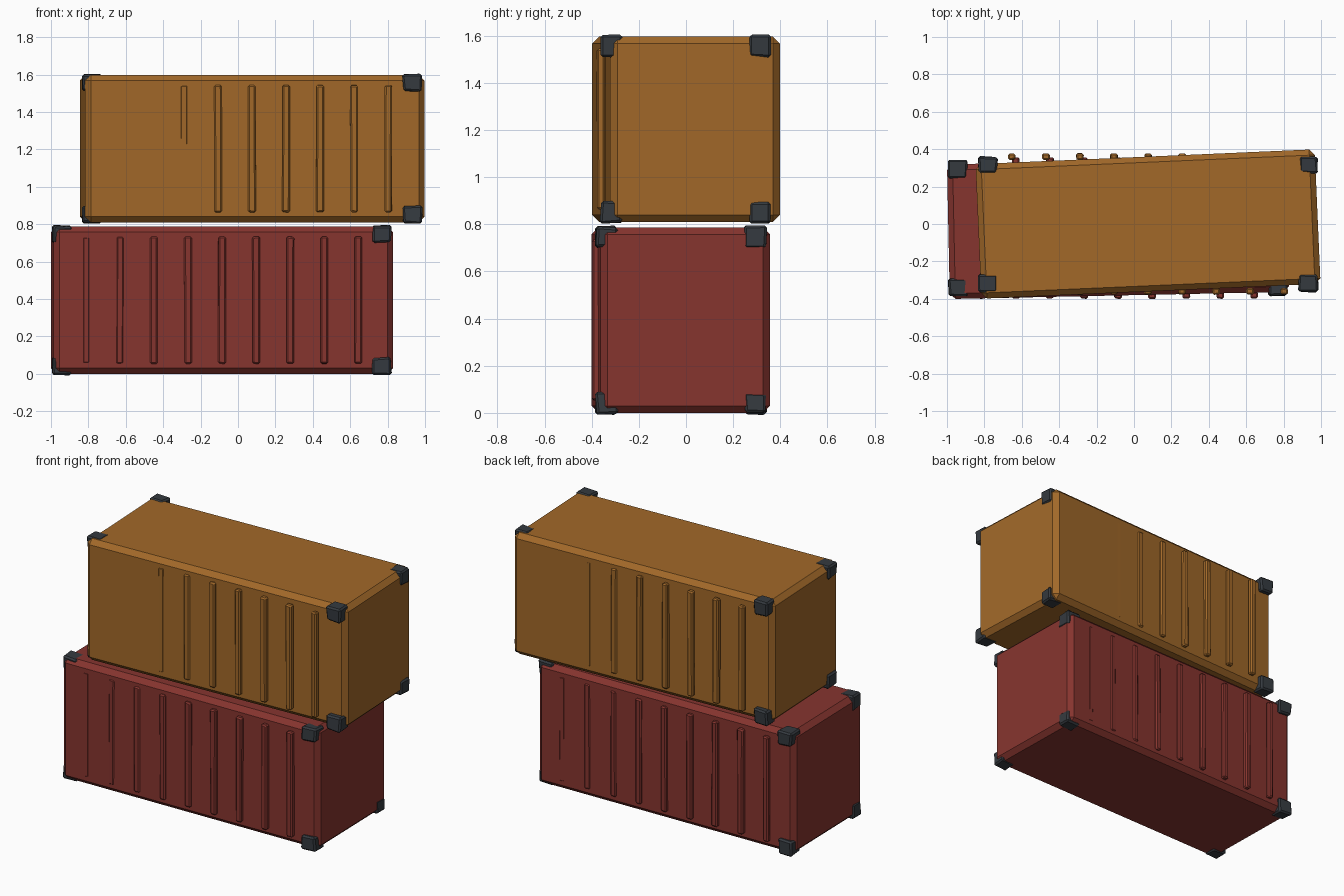
import bpy, bmesh, math, random
from mathutils import Vector, Matrix

if "Cube" in bpy.data.objects:
    bpy.data.objects.remove(bpy.data.objects["Cube"])

random.seed(4)
L, W, H = 1.815, 0.72, 0.787


def material(name, color):
    m = bpy.data.materials.new(name)
    m.diffuse_color = (*color, 1)
    m.use_nodes = True
    m.node_tree.nodes["Principled BSDF"].inputs["Base Color"].default_value = m.diffuse_color
    return m


def box(name, size, center, mat, bevel, jitter=0.0, angle=0.0):
    """Chamfered box, optionally with slightly dented corners."""
    bm = bmesh.new()
    bmesh.ops.create_cube(bm, size=1)
    for v in bm.verts:
        v.co = Vector([c * s for c, s in zip(v.co, size)])
        v.co += Vector([random.uniform(-jitter, jitter) for _ in range(3)])
    bmesh.ops.bevel(bm, geom=bm.edges[:], offset=bevel, segments=1,
                    affect='EDGES', profile=0.5)
    bm.transform(Matrix.Rotation(angle, 4, 'Z'))
    me = bpy.data.meshes.new(name)
    bm.to_mesh(me)
    bm.free()
    me.materials.append(mat)
    ob = bpy.data.objects.new(name, me)
    ob.location = center
    bpy.context.collection.objects.link(ob)
    return ob


steel = material("dark_steel", (0.035, 0.042, 0.05))


def container(prefix, cx, cy, z0, degrees, mat):
    # Main body, turned slightly in its stack
    box(prefix + "_body", (L, W, H), (cx, cy, z0 + H / 2), mat, 0.03,
        angle=math.radians(degrees))
    # Vertical ribs along both long sides
    for i in range(9):
        for side, s in (("front", -1), ("back", 1)):
            box(f"{prefix}_{side}_rib_{i + 1}", (0.04, 0.034, 0.68),
                (cx + (i - 4) * 0.182, cy + s * 0.36, z0 + H / 2),
                mat, 0.008, 0.002)
    # Corner fittings
    for sx in (-1, 1):
        for sy in (-1, 1):
            for sz in (-1, 1):
                name = "_".join((prefix, "left" if sx < 0 else "right",
                                 "front" if sy < 0 else "back",
                                 "bottom" if sz < 0 else "top", "corner_fitting"))
                box(name, (0.1, 0.092, 0.09),
                    (cx + sx * 0.856, cy + sy * 0.315, z0 + H / 2 + sz * 0.352),
                    steel, 0.01, 0.006)


container("lower", -0.085, -0.022, 0.0, 1.2, material("red_paint", (0.24, 0.035, 0.028)))
container("upper", 0.075, 0.0, 0.81, 2.5, material("amber_paint", (0.36, 0.14, 0.022)))
